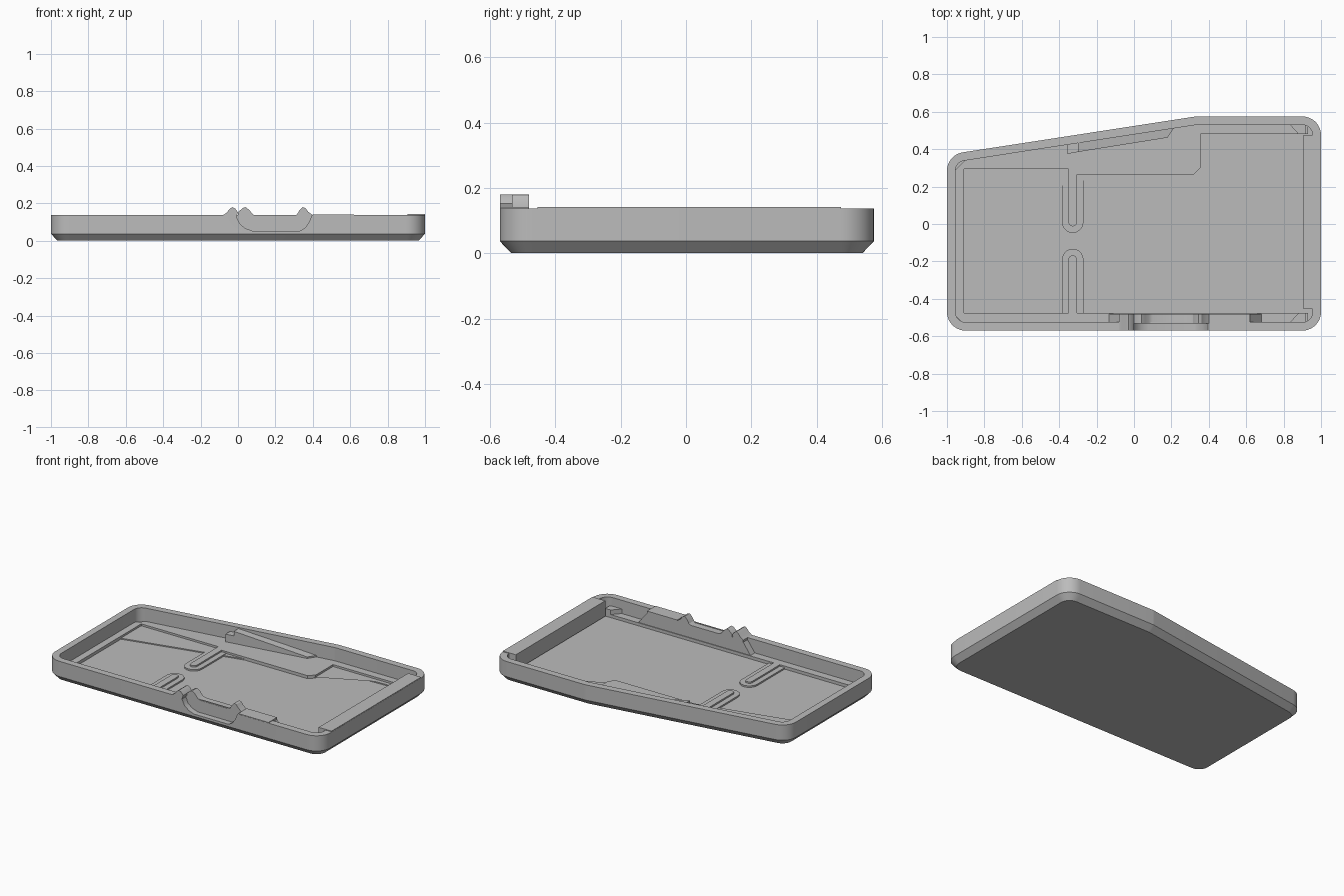
import bpy
import bmesh
from math import sin, cos, pi, atan2
from mathutils import Vector

cube = bpy.data.objects.get("Cube")
if cube:
    bpy.data.objects.remove(cube, do_unlink=True)

grey = bpy.data.materials.new("mid_grey")
grey.use_nodes = True
grey.diffuse_color = (0.5, 0.5, 0.5, 1)
grey.node_tree.nodes["Principled BSDF"].inputs["Base Color"].default_value = (0.5, 0.5, 0.5, 1)


def finish(name, bm):
    bmesh.ops.recalc_face_normals(bm, faces=bm.faces)
    mesh = bpy.data.meshes.new(name)
    bm.to_mesh(mesh)
    bm.free()
    mesh.materials.append(grey)
    obj = bpy.data.objects.new(name, mesh)
    bpy.context.collection.objects.link(obj)
    return obj


def loft(name, loops):
    """Closed solid through rings of equal point count."""
    bm = bmesh.new()
    rings = [[bm.verts.new(p) for p in loop] for loop in loops]
    n = len(rings[0])
    for a, b in zip(rings, rings[1:]):
        for i in range(n):
            j = (i + 1) % n
            bm.faces.new((a[i], a[j], b[j], b[i]))
    bm.faces.new(rings[0])
    bm.faces.new(rings[-1])
    return finish(name, bm)


def slab(name, pts, z0, z1):
    return loft(name, [[(x, y, z) for x, y in pts] for z in (z0, z1)])


def wall_profile(name, pts, y0, y1):
    return loft(name, [[(x, y, z) for x, z in pts] for y in (y0, y1)])


def box(name, x0, x1, y0, y1, z0, z1):
    return slab(name, [(x0, y0), (x1, y0), (x1, y1), (x0, y1)], z0, z1)


def arc(cx, cy, r, a0, a1, n=10):
    return [(cx + r * cos(a0 + (a1 - a0) * i / n),
             cy + r * sin(a0 + (a1 - a0) * i / n)) for i in range(n + 1)]


def rounded(corners, r, inset, z):
    """Counter-clockwise polygon with rounded corners, shrunk by inset."""
    out = []
    pts = [Vector(c) for c in corners]
    for i, p in enumerate(pts):
        d0 = (p - pts[i - 1]).normalized()
        d1 = (pts[(i + 1) % len(pts)] - p).normalized()
        n0, n1 = Vector((d0.y, -d0.x)), Vector((d1.y, -d1.x))
        c = p - (n0 + n1) * (r / (1 + n0.dot(n1)))
        a0, a1 = atan2(n0.y, n0.x), atan2(n1.y, n1.x)
        if a1 < a0:
            a1 += 2 * pi
        out += [(x, y, z) for x, y in arc(c.x, c.y, r - inset, a0, a1)]
    return out


# Tray shell with bottom chamfer, rim and cavity
OUTLINE = [(-1, -0.57), (1, -0.57), (1, 0.575), (0.33, 0.575), (-1, 0.37)]
SECTION = [(0.035, 0), (0, 0.037), (0, 0.137), (0.045, 0.137), (0.045, 0.03)]
shell = loft("tray_shell", [rounded(OUTLINE, 0.1, i, z) for i, z in SECTION])

# Recess scooped into the front wall
scoop = [(-0.015, 0.25), (-0.01, 0.13), (0.01, 0.09), (0.04, 0.066), (0.08, 0.052),
         (0.33, 0.052), (0.36, 0.07), (0.38, 0.1), (0.395, 0.137), (0.4, 0.25)]
cutter = wall_profile("recess_cutter", scoop, -0.7, -0.53)
cutter.hide_render = True
cut = shell.modifiers.new("recess", 'BOOLEAN')
cut.object = cutter
cut.operation = 'DIFFERENCE'
cut.solver = 'EXACT'
bpy.context.view_layer.objects.active = shell
bpy.ops.object.modifier_apply(modifier=cut.name)
bpy.data.objects.remove(cutter, do_unlink=True)

# Inner ledge with two narrow tongues
TX = -0.3275
W = 0.0225
ledge = [(0.93, 0.55), (0.33, 0.55), (-0.88, 0.365), (-0.975, 0.27),
         (-0.975, -0.47), (-0.9, -0.545), (0.93, -0.545), (0.93, -0.475)]
ledge += [(TX + W, -0.475)] + arc(TX, -0.19, W, 0, pi) + [(TX - W, -0.475)]
ledge += [(-0.91, -0.475), (-0.91, 0.295), (TX - W, 0.295)]
ledge += arc(TX, 0.01, W, pi, 2 * pi) + [(TX + W, 0.265)]
ledge += [(0.32, 0.265), (0.355, 0.3), (0.355, 0.48), (0.93, 0.48)]
slab("inner_ledge", ledge, 0.02, 0.05)

# Lower skirt around each tongue
S = 0.0575
slab("rear_tongue_skirt", arc(TX, 0.01, S, pi, 2 * pi) + [(TX + S, 0.28), (TX - S, 0.28)], 0.02, 0.04)
slab("front_tongue_skirt", arc(TX, -0.19, S, 0, pi) + [(TX - S, -0.48), (TX + S, -0.48)], 0.02, 0.04)

# Slightly raised rear floor bounded by a slanted step
slab("rear_floor_step", [(-0.92, 0.08), (-0.88, 0.09), (0.65, 0.45), (0.78, 0.455),
                         (0.78, 0.5), (0.345, 0.5), (0.345, 0.29), (-0.92, 0.3)], 0.02, 0.037)

# Thick right wall with low corner gussets
box("left_side_bar", 0.905, 0.999, -0.455, 0.475, 0.04, 0.142)
for name, y, t in (("rear_gusset", 0.535, -0.055), ("front_gusset", -0.53, 0.055)):
    slab(name, [(0.83, y), (0.92, y), (0.92, y + t), (0.88, y + t)], 0.03, 0.08)

# Backing plate of the recess, with raised horns at both ends
plate = [(0.0, 0.03), (0.4, 0.03), (0.4, 0.137), (0.375, 0.155), (0.36, 0.175),
         (0.345, 0.18), (0.33, 0.165), (0.315, 0.14), (0.3, 0.132), (0.1, 0.132),
         (0.08, 0.14), (0.06, 0.165), (0.04, 0.18), (0.025, 0.175), (0.0, 0.152)]
wall_profile("recess_backing", plate, -0.532, -0.48)
horn = [(-0.08, 0.12), (-0.012, 0.12), (0.0, 0.152), (-0.015, 0.172),
        (-0.03, 0.18), (-0.045, 0.17), (-0.06, 0.15), (-0.08, 0.137)]
wall_profile("outer_horn", horn, -0.57, -0.48)

# Ribs thickening the front wall beside the recess
wall_profile("front_rib_right", [(-0.14, 0.04), (0.0, 0.04), (0.0, 0.137), (-0.07, 0.137)], -0.53, -0.48)
wall_profile("front_rib_left", [(0.4, 0.04), (0.69, 0.04), (0.61, 0.14), (0.4, 0.14)], -0.53, -0.48)
box("rim_pad", 0.4, 0.62, -0.569, -0.48, 0.1, 0.141)

# Tapered rib and stop block on the slanted rear wall
rib = [(-0.3, 0.385), (0.18, 0.462), (0.22, 0.525), (-0.3, 0.45)]
heights = (0.13, 0.06, 0.06, 0.13)
loft("rear_rib", [[(x, y, 0.04) for x, y in rib],
                  [(x, y, h) for (x, y), h in zip(rib, heights)]])
slab("rear_stop", [(-0.355, 0.375), (-0.3, 0.385), (-0.3, 0.45), (-0.355, 0.44)], 0.04, 0.1)

# Smooth curves, keep hard edges
bpy.ops.object.select_all(action='DESELECT')
for obj in bpy.context.collection.objects:
    if obj.type == 'MESH':
        obj.select_set(True)
bpy.context.view_layer.objects.active = shell
bpy.ops.object.shade_smooth_by_angle()
